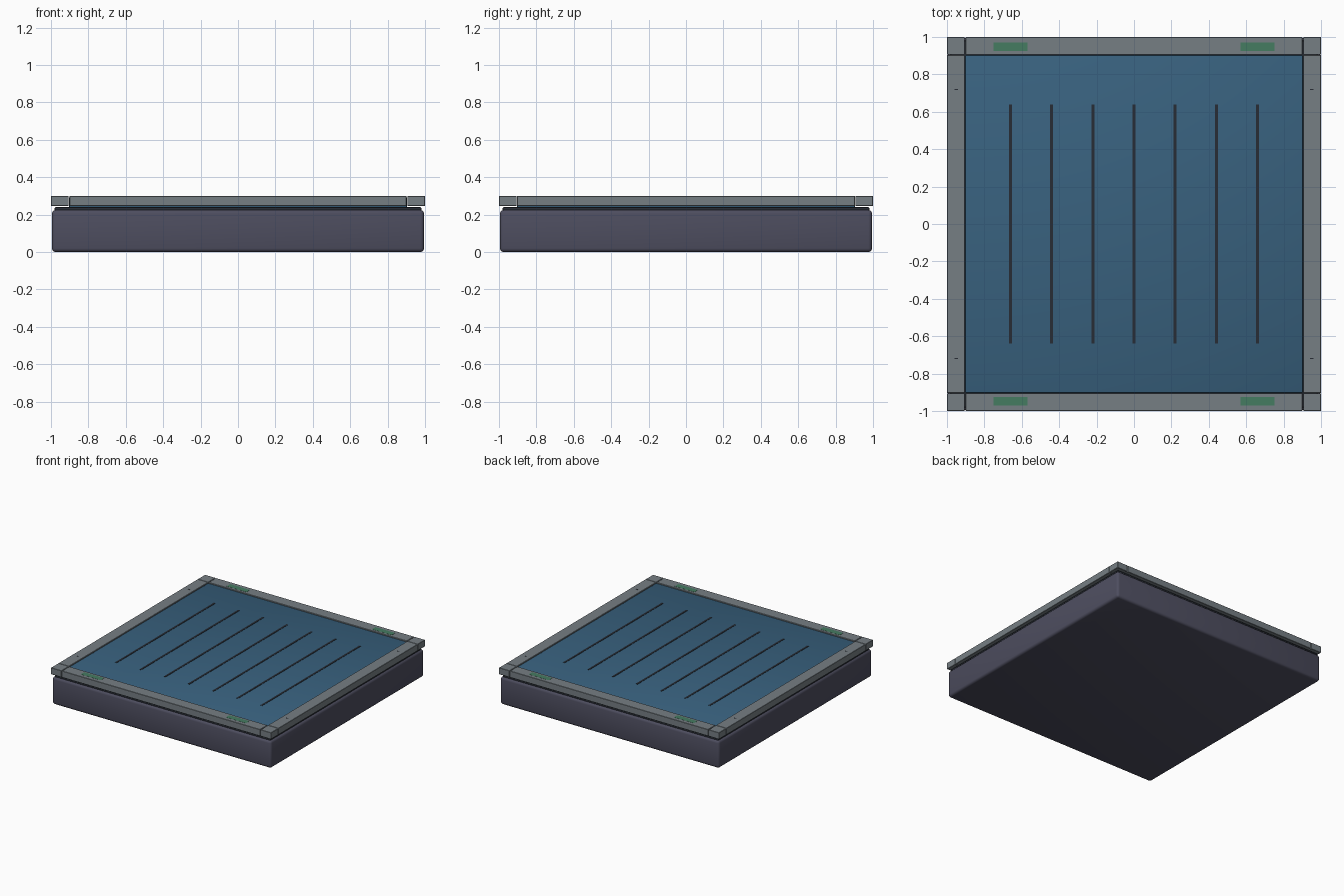
import bpy
import math

if "Cube" in bpy.data.objects:
    bpy.data.objects.remove(bpy.data.objects["Cube"])


def material(name, rgb):
    m = bpy.data.materials.new(name)
    m.diffuse_color = (*rgb, 1)
    m.use_nodes = True
    m.node_tree.nodes["Principled BSDF"].inputs["Base Color"].default_value = m.diffuse_color
    return m


NAVY = material("dark_slate", (0.075, 0.075, 0.115))
BLACK = material("near_black", (0.02, 0.025, 0.035))
BLUE = material("panel_blue", (0.04, 0.12, 0.21))
STEEL = material("rail_grey", (0.18, 0.21, 0.23))
GREEN = material("pad_green", (0.06, 0.20, 0.12))


def box(name, x, y, z, mat, bevel=0.0, segments=2):
    """Box from (min, max) ranges on each axis, with optional rounded edges."""
    ranges = (x, y, z)
    bpy.ops.mesh.primitive_cube_add(size=1, location=[(a + b) / 2 for a, b in ranges])
    ob = bpy.context.object
    ob.name = name
    ob.scale = [b - a for a, b in ranges]
    bpy.ops.object.transform_apply(location=False, rotation=False, scale=True)
    ob.data.materials.append(mat)
    if bevel:
        mod = ob.modifiers.new("bevel", "BEVEL")
        mod.width = bevel
        mod.segments = segments
        bpy.ops.object.modifier_apply(modifier=mod.name)
        bpy.ops.object.shade_smooth_by_angle(angle=math.radians(35))
    return ob


# Base slab and the recessed seam plate above it
box("base", (-0.995, 0.995), (-0.995, 0.995), (0, 0.225), NAVY, 0.02, 3)
box("seam_plate", (-0.98, 0.98), (-0.98, 0.98), (0.215, 0.24), BLACK, 0.005)

# Blue top panel
box("top_panel", (-0.903, 0.903), (-0.903, 0.903), (0.235, 0.295), BLUE, 0.006)

# Dark strips across the panel
for i in range(-3, 4):
    x = i * 0.22
    box("panel_strip", (x - 0.008, x + 0.008), (-0.64, 0.64), (0.285, 0.297), BLACK)

# Frame rails, corner blocks, green pads and small fasteners
RAIL_Z = (0.246, 0.30)
for s in (-1, 1):
    outer = tuple(sorted((s * 0.905, s)))
    box("end_rail", (-0.9, 0.9), outer, RAIL_Z, STEEL, 0.002, 1)
    box("side_rail", outer, (-0.903, 0.903), RAIL_Z, STEEL, 0.002, 1)
    for t in (-1, 1):
        other = tuple(sorted((t * 0.905, t)))
        box("corner_block", outer, other, RAIL_Z, STEEL, 0.002, 1)
        box("green_pad", sorted((s * 0.57, s * 0.75)), sorted((t * 0.925, t * 0.97)),
            (0.292, 0.301), GREEN)
        box("fastener", sorted((s * 0.94, s * 0.96)), (t * 0.72 - 0.003, t * 0.72 + 0.003),
            (0.292, 0.301), BLACK)
